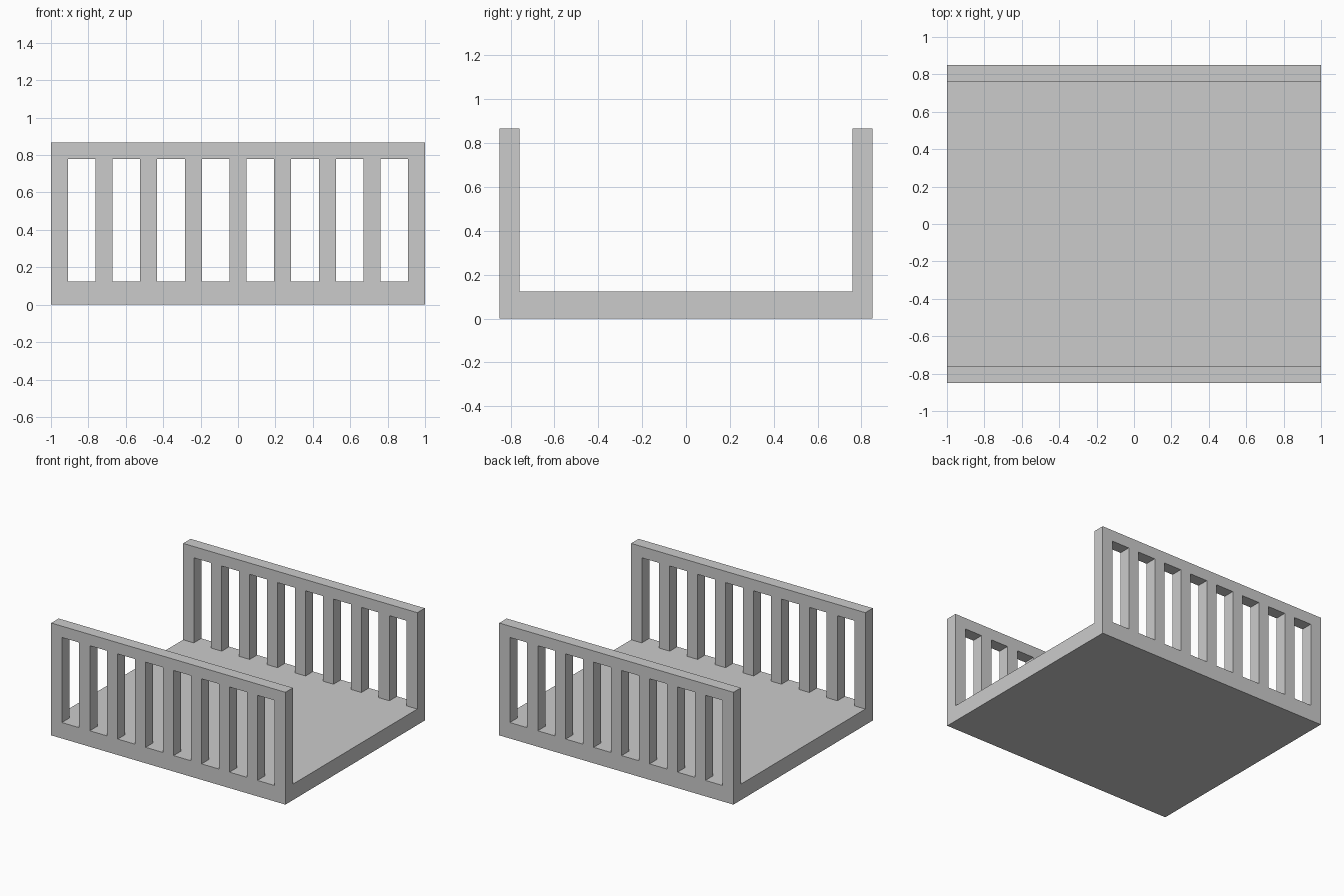
import bpy

if "Cube" in bpy.data.objects:
    bpy.data.objects.remove(bpy.data.objects["Cube"])

W, D = 2.0, 1.70            # overall width and depth
DECK_H, TOP, RAIL_H = 0.123, 0.867, 0.087
T = 0.091                   # post and rail thickness
POSTS = 9


def box(name, lo, hi):
    bpy.ops.mesh.primitive_cube_add(
        size=1, location=[(a + b) / 2 for a, b in zip(lo, hi)])
    ob = bpy.context.object
    ob.name = name
    ob.scale = [b - a for a, b in zip(lo, hi)]
    bpy.ops.object.transform_apply(location=False, rotation=False, scale=True)
    return ob


# Floor slab
box("deck", (-W / 2, -D / 2, 0), (W / 2, D / 2, DECK_H))

# Front and back railings
for side, s in (("front", -1), ("back", 1)):
    y0, y1 = sorted((s * D / 2, s * (D / 2 - T)))
    box(side + "_handrail", (-W / 2, y0, TOP - RAIL_H), (W / 2, y1, TOP))
    step = (W - T) / (POSTS - 1)
    for i in range(POSTS):
        x = -W / 2 + i * step
        box(f"{side}_post_{i + 1}", (x, y0, DECK_H), (x + T, y1, TOP - RAIL_H))
